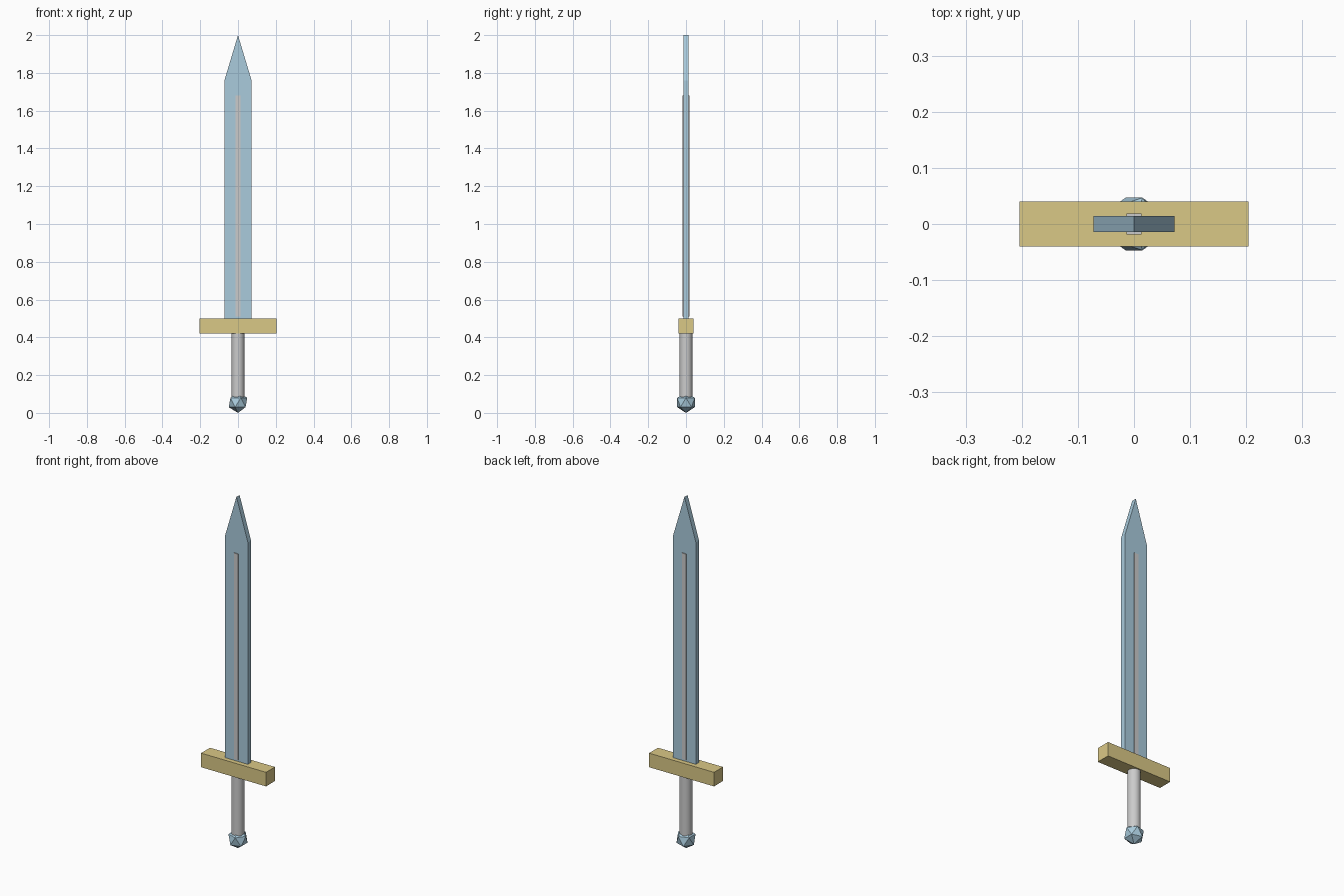
import bpy, bmesh, math

if "Cube" in bpy.data.objects:
    bpy.data.objects.remove(bpy.data.objects["Cube"])


def material(name, rgb):
    m = bpy.data.materials.new(name)
    m.diffuse_color = (*rgb, 1)
    m.use_nodes = True
    m.node_tree.nodes["Principled BSDF"].inputs["Base Color"].default_value = m.diffuse_color
    return m


steel = material("blue_steel", (0.40, 0.60, 0.72))
gold = material("gold", (0.70, 0.58, 0.24))


def box(name, size, z0, z1, mat=None):
    bpy.ops.mesh.primitive_cube_add(size=1, location=(0, 0, (z0 + z1) / 2))
    ob = bpy.context.object
    ob.name = name
    ob.scale = (size[0], size[1], z1 - z0)
    bpy.ops.object.transform_apply(location=False, rotation=False, scale=True)
    if mat:
        ob.data.materials.append(mat)
    return ob


# Blade: pointed outline extruded through its thickness
half_w, half_t = 0.072, 0.014
outline = [(-half_w, 0.49), (half_w, 0.49), (half_w, 1.76), (0, 2.0), (-half_w, 1.76)]
bm = bmesh.new()
face = bm.faces.new([bm.verts.new((x, -half_t, z)) for x, z in outline])
ext = bmesh.ops.extrude_face_region(bm, geom=[face])
moved = [g for g in ext["geom"] if isinstance(g, bmesh.types.BMVert)]
bmesh.ops.translate(bm, verts=moved, vec=(0, 2 * half_t, 0))
bmesh.ops.recalc_face_normals(bm, faces=bm.faces)
mesh = bpy.data.meshes.new("blade")
bm.to_mesh(mesh)
bm.free()
mesh.materials.append(steel)
bpy.context.collection.objects.link(bpy.data.objects.new("blade", mesh))

# Raised rib on both blade faces, and the cross guard
box("blade_rib", (0.026, 0.038), 0.51, 1.68)
box("guard", (0.408, 0.08), 0.42, 0.50, gold)

# Round grip
bpy.ops.mesh.primitive_cylinder_add(vertices=32, radius=0.034, depth=0.35,
                                    location=(0, 0, 0.255))
grip = bpy.context.object
grip.name = "grip"
bpy.ops.object.shade_smooth_by_angle(angle=math.radians(30))

# Faceted pommel
bpy.ops.mesh.primitive_ico_sphere_add(subdivisions=1, radius=0.055, location=(0, 0, 0.055))
pommel = bpy.context.object
pommel.name = "pommel"
pommel.data.materials.append(steel)
